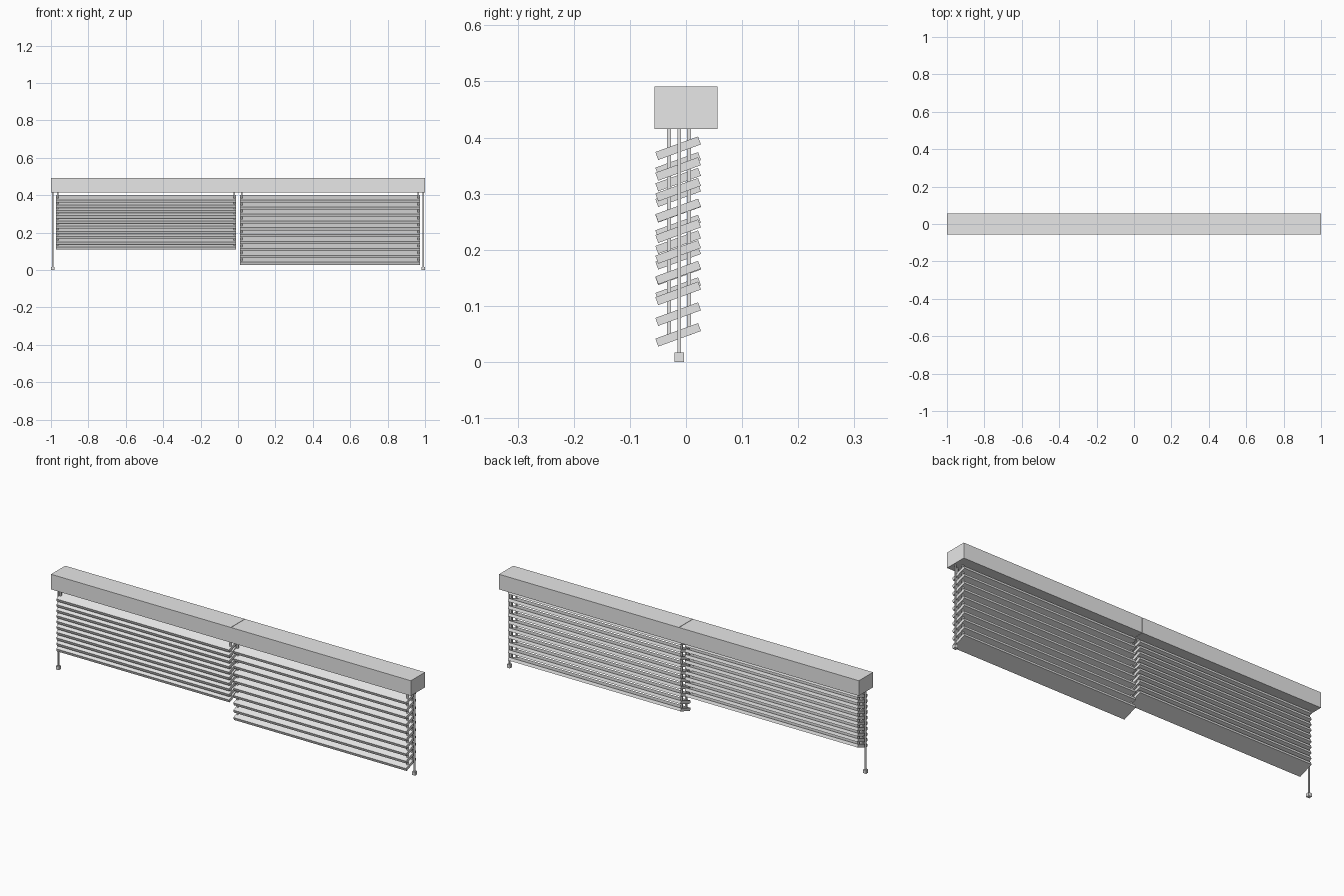
import bpy
from math import radians

if "Cube" in bpy.data.objects:
    bpy.data.objects.remove(bpy.data.objects["Cube"])

grey = bpy.data.materials.new("plain_grey")
grey.use_nodes = True
grey.diffuse_color = (0.8, 0.8, 0.8, 1)
grey.node_tree.nodes["Principled BSDF"].inputs["Base Color"].default_value = grey.diffuse_color


def box(name, centre, size, tilt=0):
    bpy.ops.mesh.primitive_cube_add(size=1, location=centre, rotation=(tilt, 0, 0))
    ob = bpy.context.object
    ob.name = name
    ob.scale = size
    ob.data.materials.append(grey)
    return ob


RAIL_BOTTOM, RAIL_TOP = 0.415, 0.491
TOP_SLAT = 0.381
SLATS = 10
SLAT_Y = -0.014


def blind(label, side, lowest):
    # Head rail
    box(label + "_head_rail", (side * 0.5005, 0, (RAIL_BOTTOM + RAIL_TOP) / 2),
        (0.999, 0.112, RAIL_TOP - RAIL_BOTTOM))
    # Tilted slats
    middle = side * 0.492
    step = (TOP_SLAT - lowest) / (SLATS - 1)
    for i in range(SLATS):
        box(f"{label}_slat_{i + 1}", (middle, SLAT_Y, lowest + i * step),
            (0.96, 0.081, 0.015), radians(20))
    # Ladder cords, a front and a back one near each slat end
    for end in (-1, 1):
        for place, y in (("front", -0.03), ("back", 0.005)):
            box(f"{label}_{place}_cord", (middle + end * 0.472, y, (lowest + RAIL_BOTTOM) / 2),
                (0.007, 0.007, RAIL_BOTTOM - lowest))
    # Control wand with its end knob
    box(label + "_wand", (side * 0.99, -0.012, (0.017 + RAIL_BOTTOM) / 2),
        (0.007, 0.007, RAIL_BOTTOM - 0.017))
    box(label + "_wand_knob", (side * 0.99, -0.012, 0.0085), (0.017, 0.017, 0.017))


blind("right", -1, 0.13)
blind("left", 1, 0.0485)
